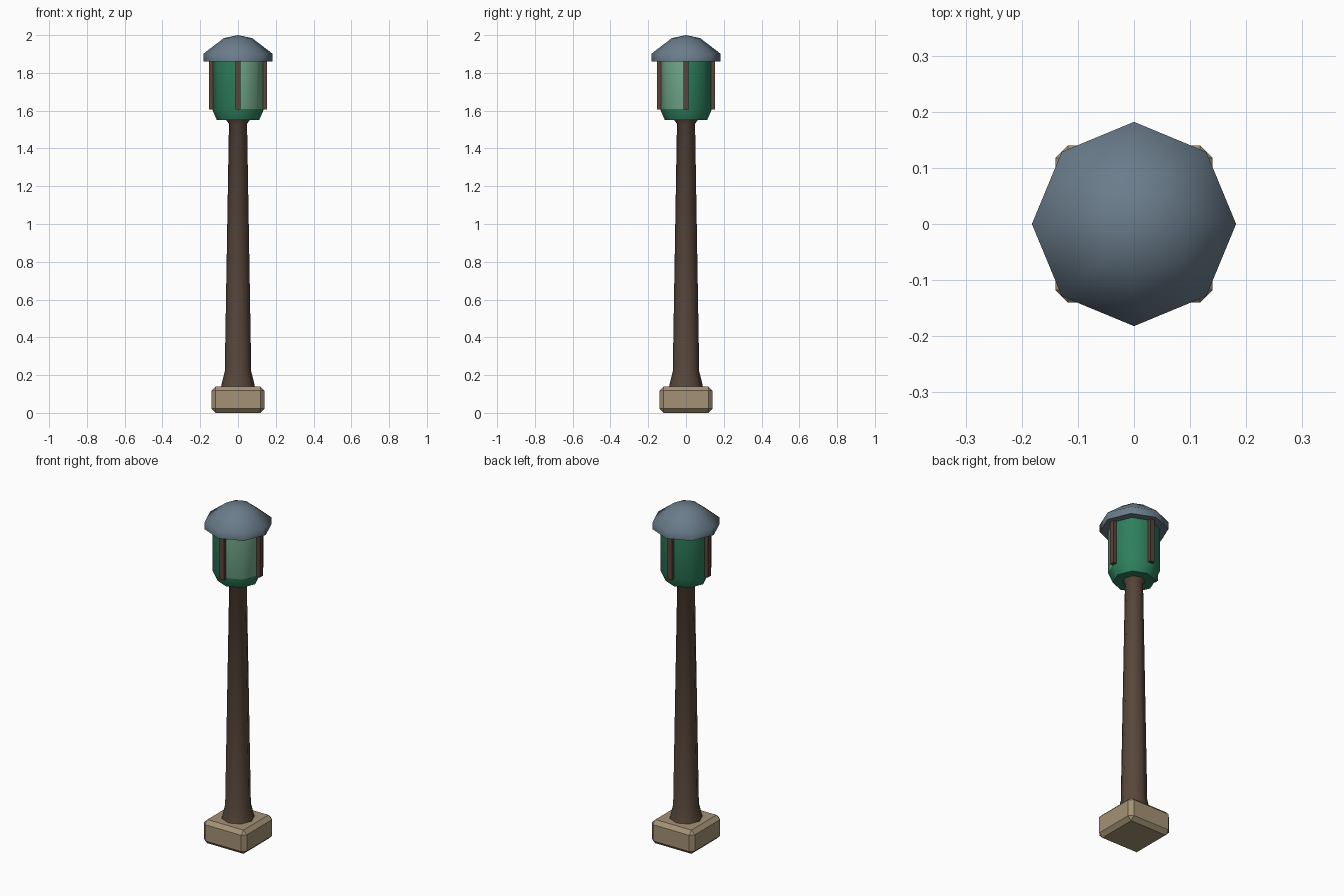
import bpy, bmesh, math
from mathutils import Matrix

cube = bpy.data.objects.get("Cube")
if cube:
    bpy.data.objects.remove(cube, do_unlink=True)


def material(name, rgb):
    """Make a flat material from 8-bit display values."""
    colour = [(c / 255 / 12.92 if c < 11 else ((c / 255 + 0.055) / 1.055) ** 2.4) for c in rgb] + [1]
    mat = bpy.data.materials.new(name)
    mat.use_nodes = True
    mat.diffuse_color = colour
    mat.node_tree.nodes["Principled BSDF"].inputs["Base Color"].default_value = colour
    return mat


stone = material("tan_stone", (164, 146, 117))
wood = material("dark_brown", (88, 71, 59))
bars = material("bar_brown", (92, 68, 58))
glass = material("green_glass", (46, 127, 93))
bright = material("pale_green_glass", (116, 172, 141))
slate = material("blue_grey_roof", (106, 124, 139))


def finish(name, bm, mats, smooth=None):
    bmesh.ops.recalc_face_normals(bm, faces=bm.faces)
    mesh = bpy.data.meshes.new(name)
    bm.to_mesh(mesh)
    bm.free()
    obj = bpy.data.objects.new(name, mesh)
    bpy.context.collection.objects.link(obj)
    for mat in mats:
        mesh.materials.append(mat)
    if smooth:
        bpy.ops.object.select_all(action="DESELECT")
        obj.select_set(True)
        bpy.context.view_layer.objects.active = obj
        bpy.ops.object.shade_smooth_by_angle(angle=math.radians(smooth))
    return obj


def lathe(name, profile, mats, sides=8, smooth=60):
    """Turn (radius, height) points into a closed shape; radius 0 is a tip."""
    bm = bmesh.new()
    rings = []
    for r, z in profile:
        count = sides if r else 1
        angles = [math.tau * i / sides for i in range(count)]
        rings.append([bm.verts.new((r * math.cos(a), r * math.sin(a), z)) for a in angles])
    for low, high in zip(rings, rings[1:]):
        for i in range(sides):
            j = (i + 1) % sides
            if len(high) == 1:
                bm.faces.new((low[i], low[j], high[0]))
            else:
                bm.faces.new((low[i], low[j], high[j], high[i]))
    for ring in (rings[0], rings[-1]):
        if len(ring) > 1:
            bm.faces.new(ring)
    return finish(name, bm, mats, smooth)


def box(bm, size, centre):
    matrix = Matrix.Translation(centre) @ Matrix.Diagonal((*size, 1))
    return bmesh.ops.create_cube(bm, size=1, matrix=matrix)["verts"]


# Chamfered stone base
bm = bmesh.new()
box(bm, (0.28, 0.28, 0.14), (0, 0, 0.07))
bmesh.ops.bevel(bm, geom=bm.edges[:], offset=0.022, segments=1, affect="EDGES")
finish("base", bm, [stone])

# Tapered pole with a flared foot and collar
lathe("pole", [(0.09, 0.138), (0.07, 0.22), (0.048, 1.53), (0.064, 1.553)], [wood])

# Lantern glass, with one bright quarter above the bowl
lantern = lathe("lantern_glass", [(0.112, 1.55), (0.138, 1.61), (0.138, 1.865)], [glass, bright])
for face in lantern.data.polygons:
    x, y, z = face.center
    if x > 0.01 and y < -0.01 and z > 1.61:
        face.material_index = 1

# Four upright bars around the glass
bm = bmesh.new()
for i in range(4):
    verts = box(bm, (0.025, 0.028, 0.257), (0.14, 0, 1.7335))
    bmesh.ops.rotate(bm, verts=verts, matrix=Matrix.Rotation(math.pi / 2 * i, 3, "Z"))
finish("lantern_bars", bm, [bars])

# Eight-sided roof
lathe("roof", [(0.182, 1.86), (0.182, 1.902), (0.075, 1.984), (0, 2.0)], [slate])
